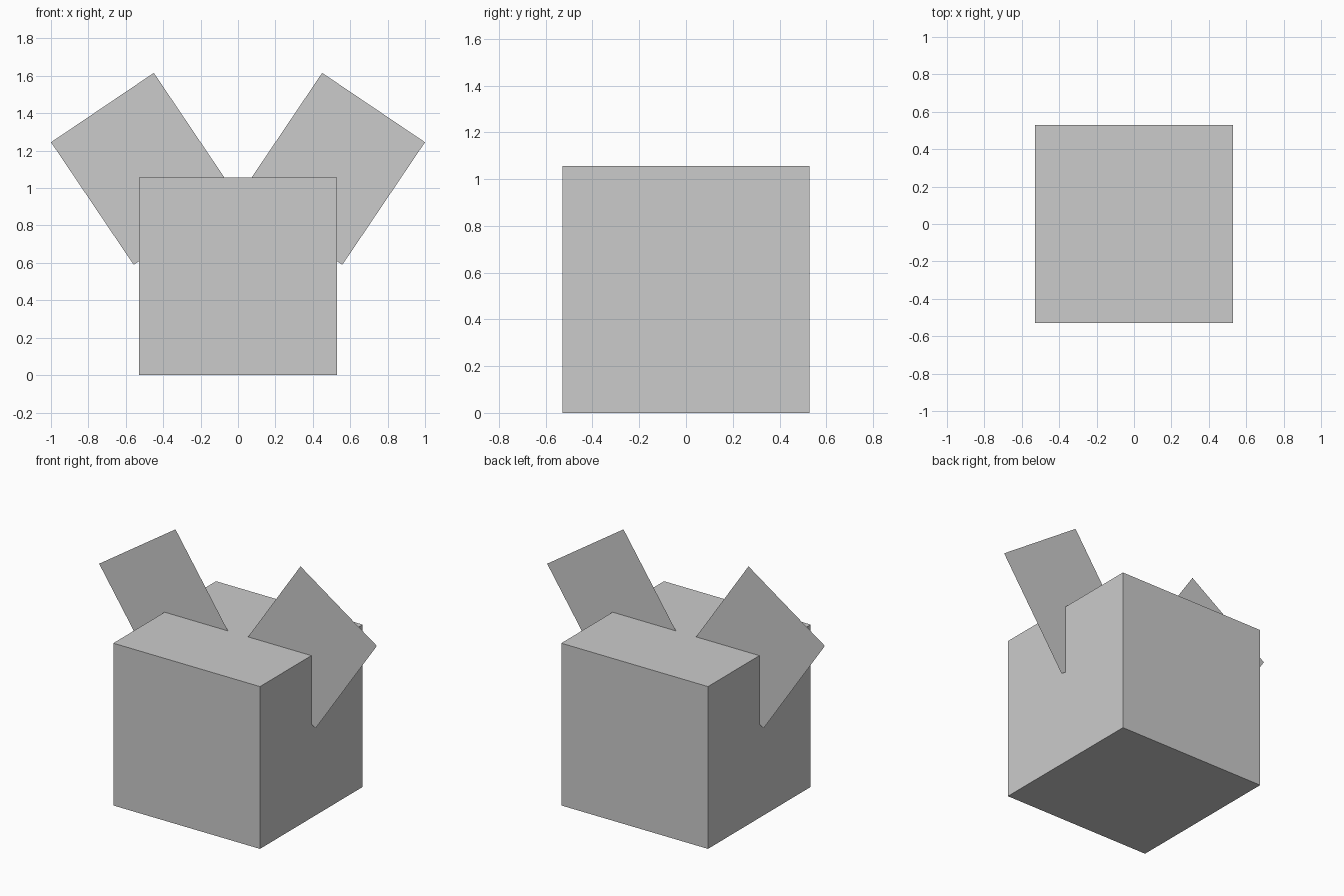
import bpy
from math import radians

if "Cube" in bpy.data.objects:
    bpy.data.objects.remove(bpy.data.objects["Cube"])

BODY = 1.056           # cube edge length
EAR_W, EAR_L = 0.663, 0.79
EAR_TILT = 34          # outward lean in degrees

# Cube body standing on the ground
bpy.ops.mesh.primitive_cube_add(size=BODY, location=(0, 0, BODY / 2))
bpy.context.object.name = "body"


# Flat upright ear card, sunk into the top of the body
def add_ear(name, side):
    mesh = bpy.data.meshes.new(name)
    w, h = EAR_W / 2, EAR_L / 2
    mesh.from_pydata([(-w, 0, -h), (w, 0, -h), (w, 0, h), (-w, 0, h)],
                     [], [(0, 1, 2, 3)])
    ear = bpy.data.objects.new(name, mesh)
    ear.location = (side * 0.504, 0, 1.103)
    ear.rotation_euler = (0, side * radians(EAR_TILT), 0)
    bpy.context.collection.objects.link(ear)


for name, side in (("left_ear", -1), ("right_ear", 1)):
    add_ear(name, side)
